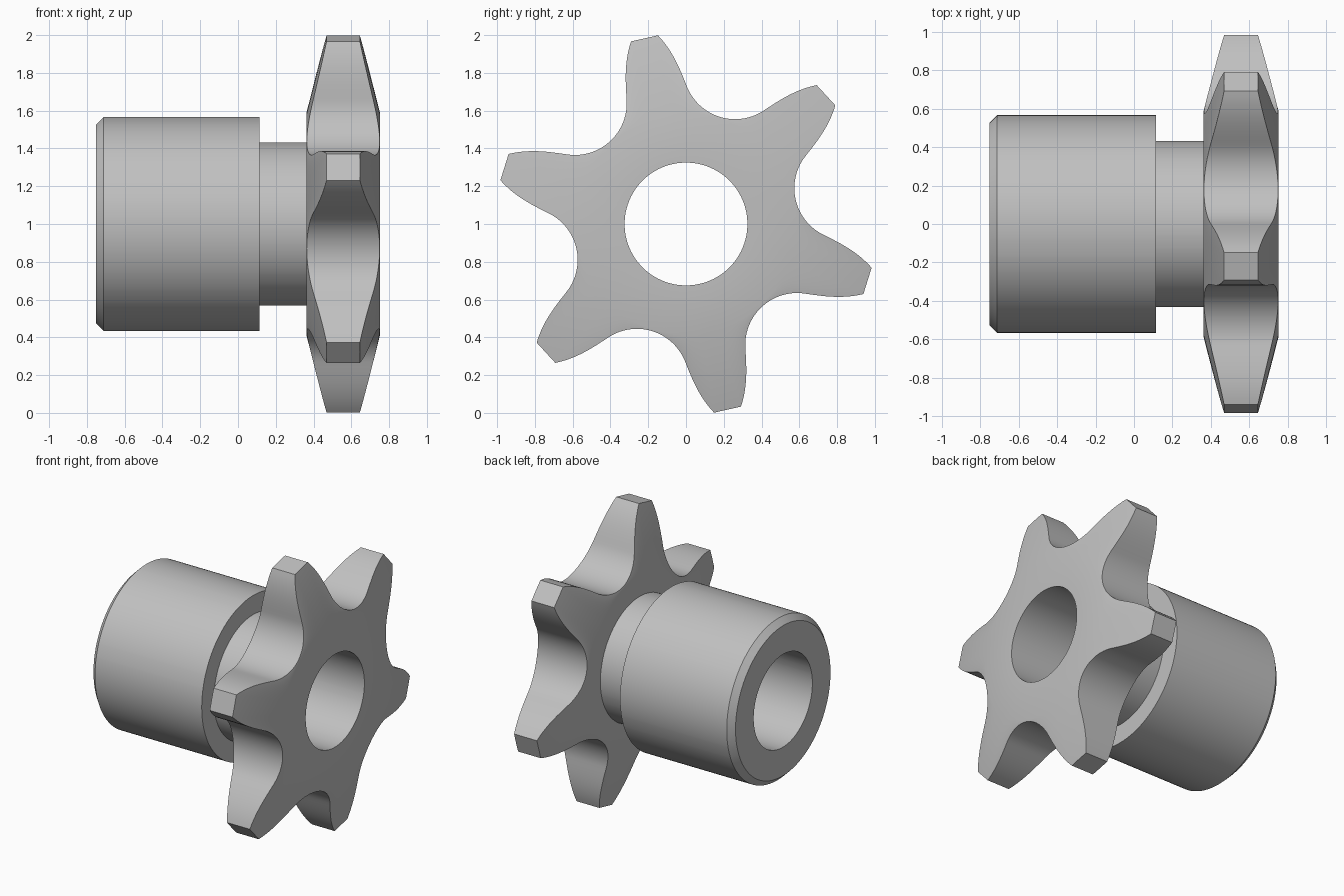
import bpy, bmesh
from math import sin, cos, radians, hypot, atan2, pi
from mathutils import Vector
from mathutils.geometry import interpolate_bezier

cube = bpy.data.objects.get("Cube")
if cube:
    bpy.data.objects.remove(cube)

TEETH = 6
FIRST_TOOTH = radians(42.6)      # angle of one tooth, from +y towards +z
BORE, NECK, HUB, CHAMFER = 0.325, 0.432, 0.566, 0.04
HUB_END, HUB_STEP = -0.7525, 0.115
WHEEL_X, HALF_WIDTH, TIP_HALF_WIDTH = 0.557, 0.1955, 0.088
TAPER_START, TIP = 0.585, 1.01


def half_tooth():
    """One flank from the gullet bottom to the tip corner: u radial, v sideways."""
    cu, cv, rad = 0.753, 0.435, 0.275
    steps = 14
    pts = []
    for i in range(steps):
        a = radians(210 + (261 - 210) * i / steps)
        pts.append((cu + rad * cos(a), cv + rad * sin(a)))
    a = radians(261)
    start = Vector((cu + rad * cos(a), cv + rad * sin(a), 0))
    end = Vector((1.007, 0.073, 0))
    third = (end.x - start.x) / 3
    flank = interpolate_bezier(start, start + third * Vector((1, -0.158, 0)),
                               end - third * Vector((1, -0.6, 0)), end, 12)
    return pts + [(p.x, p.y) for p in flank]


# Toothed outline as (radius, angle) pairs
half = half_tooth()
tooth = [(u, -v) for u, v in half] + [(1.007, 0)] + half[:0:-1]
outline = [(hypot(u, v), atan2(v, u) + FIRST_TOOTH + k * 2 * pi / TEETH)
           for k in range(TEETH) for u, v in tooth]

bm = bmesh.new()


def circle(x, radius):
    return [bm.verts.new((x, radius * cos(a), 1 + radius * sin(a)))
            for _, a in outline]


def tooth_edge(side):
    """Outline ring lying on the tapered side of the teeth."""
    ring = []
    for r, a in outline:
        t = (r - TAPER_START) / (TIP - TAPER_START)
        width = HALF_WIDTH + (TIP_HALF_WIDTH - HALF_WIDTH) * t
        ring.append(bm.verts.new((WHEEL_X + side * width,
                                  r * cos(a), 1 + r * sin(a))))
    return ring


left, right = WHEEL_X - HALF_WIDTH, WHEEL_X + HALF_WIDTH

# Hub with chamfered end, narrower neck, then the toothed wheel
rings = [circle(x, r) for x, r in (
    (HUB_END, BORE), (HUB_END, HUB - CHAMFER), (HUB_END + CHAMFER, HUB),
    (HUB_STEP, HUB), (HUB_STEP, NECK), (left, NECK), (left, TAPER_START))]
rings += [tooth_edge(-1), tooth_edge(1),
          circle(right, TAPER_START), circle(right, BORE)]

# Bridge every ring to the next; the last pair closes the bore
n = len(outline)
for a, b in zip(rings, rings[1:] + rings[:1]):
    for i in range(n):
        j = (i + 1) % n
        bm.faces.new((a[i], a[j], b[j], b[i]))
bmesh.ops.recalc_face_normals(bm, faces=bm.faces)

mesh = bpy.data.meshes.new("sprocket_with_hub")
bm.to_mesh(mesh)
bm.free()
obj = bpy.data.objects.new("sprocket_with_hub", mesh)
bpy.context.collection.objects.link(obj)

# Plain grey metal
color = (0.53, 0.53, 0.53, 1)
mat = bpy.data.materials.new("grey_metal")
mat.use_nodes = True
mat.diffuse_color = color
mat.node_tree.nodes["Principled BSDF"].inputs["Base Color"].default_value = color
mesh.materials.append(mat)

bpy.ops.object.select_all(action="DESELECT")
obj.select_set(True)
bpy.context.view_layer.objects.active = obj
bpy.ops.object.shade_smooth_by_angle(angle=radians(30))
